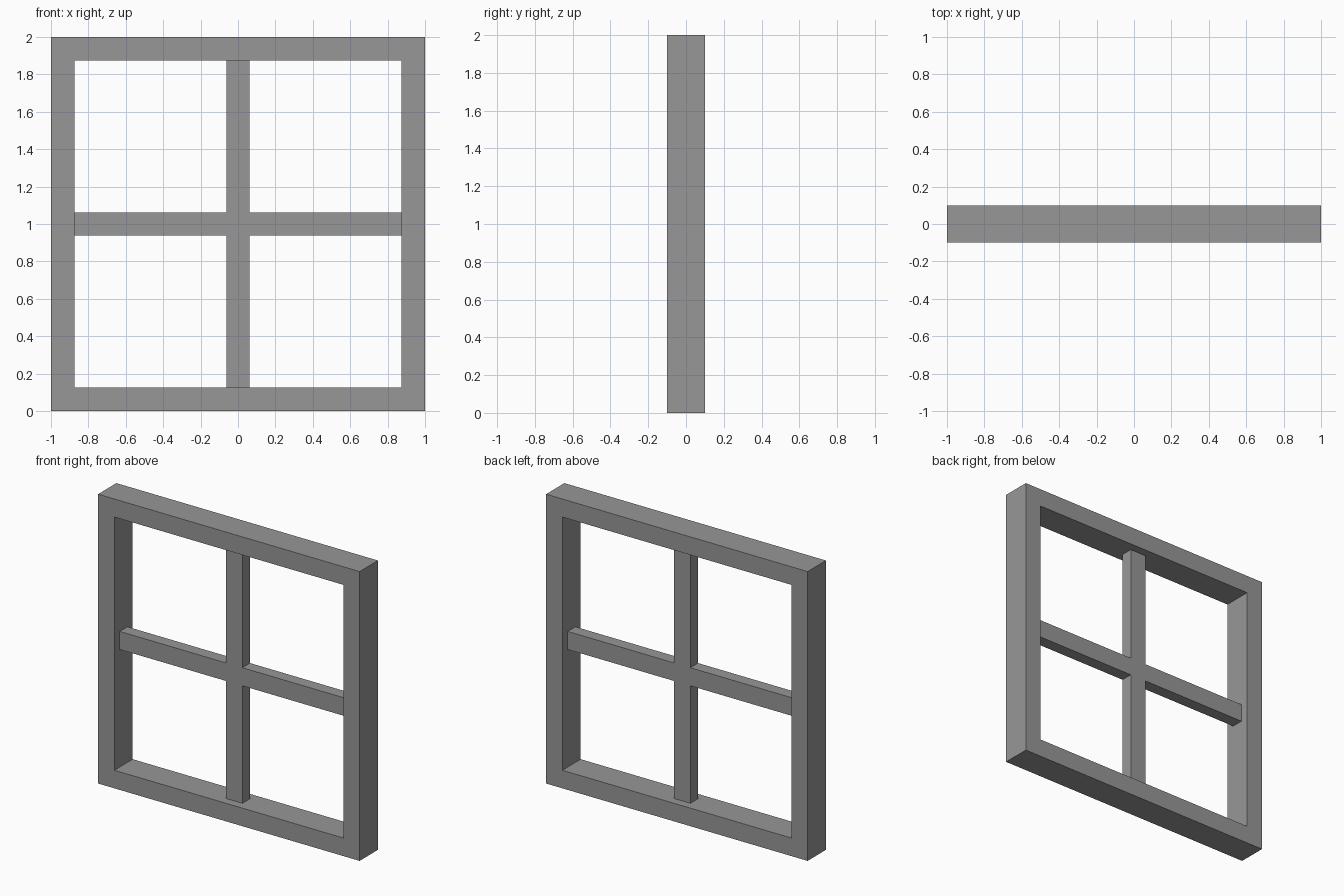
import bpy
import bmesh
from mathutils import Matrix, Vector

HALF = 1.0            # half the outer width and height
INNER = 0.875         # half the opening
BAR = 0.0625          # half the width of a glazing bar
FRAME_DEPTH = 0.2
BAR_DEPTH = 0.084

cube = bpy.data.objects.get("Cube")
if cube:
    bpy.data.objects.remove(cube, do_unlink=True)

grey = bpy.data.materials.new("plain grey")
grey.use_nodes = True
colour = (0.31, 0.31, 0.31, 1)
grey.diffuse_color = colour
grey.node_tree.nodes["Principled BSDF"].inputs["Base Color"].default_value = colour


def four_fold(points):
    """Repeat outline points at each quarter turn."""
    return [Matrix.Rotation(turn * 1.5707963, 2) @ Vector(p)
            for turn in range(4) for p in points]


def extruded(name, outlines, depth):
    """Fill the outlines (outer, then optional hole) and extrude along y."""
    bm = bmesh.new()
    edges = []
    for outline in outlines:
        verts = [bm.verts.new((p.x, -depth / 2, p.y + HALF)) for p in outline]
        edges += [bm.edges.new((v, verts[i - 1])) for i, v in enumerate(verts)]
    if len(outlines) == 1:
        bm.faces.new(verts)
    else:
        bmesh.ops.bridge_loops(bm, edges=edges)
    result = bmesh.ops.extrude_face_region(bm, geom=bm.faces[:])
    moved = [g for g in result["geom"] if isinstance(g, bmesh.types.BMVert)]
    bmesh.ops.translate(bm, vec=(0, depth, 0), verts=moved)
    # Extruding leaves the first cap in place only when it is kept
    rims = [e for e in bm.edges if e.is_boundary]
    if rims:
        bmesh.ops.holes_fill(bm, edges=rims)
    bmesh.ops.recalc_face_normals(bm, faces=bm.faces[:])
    mesh = bpy.data.meshes.new(name)
    bm.to_mesh(mesh)
    bm.free()
    mesh.materials.append(grey)
    obj = bpy.data.objects.new(name, mesh)
    bpy.context.collection.objects.link(obj)
    return obj


# Square outer frame
extruded("window_frame",
         [four_fold([(HALF, HALF)]), four_fold([(INNER, INNER)])], FRAME_DEPTH)

# Thinner cross of glazing bars, centred in the frame's depth
extruded("glazing_bars",
         [four_fold([(INNER, -BAR), (INNER, BAR), (BAR, BAR)])], BAR_DEPTH)
